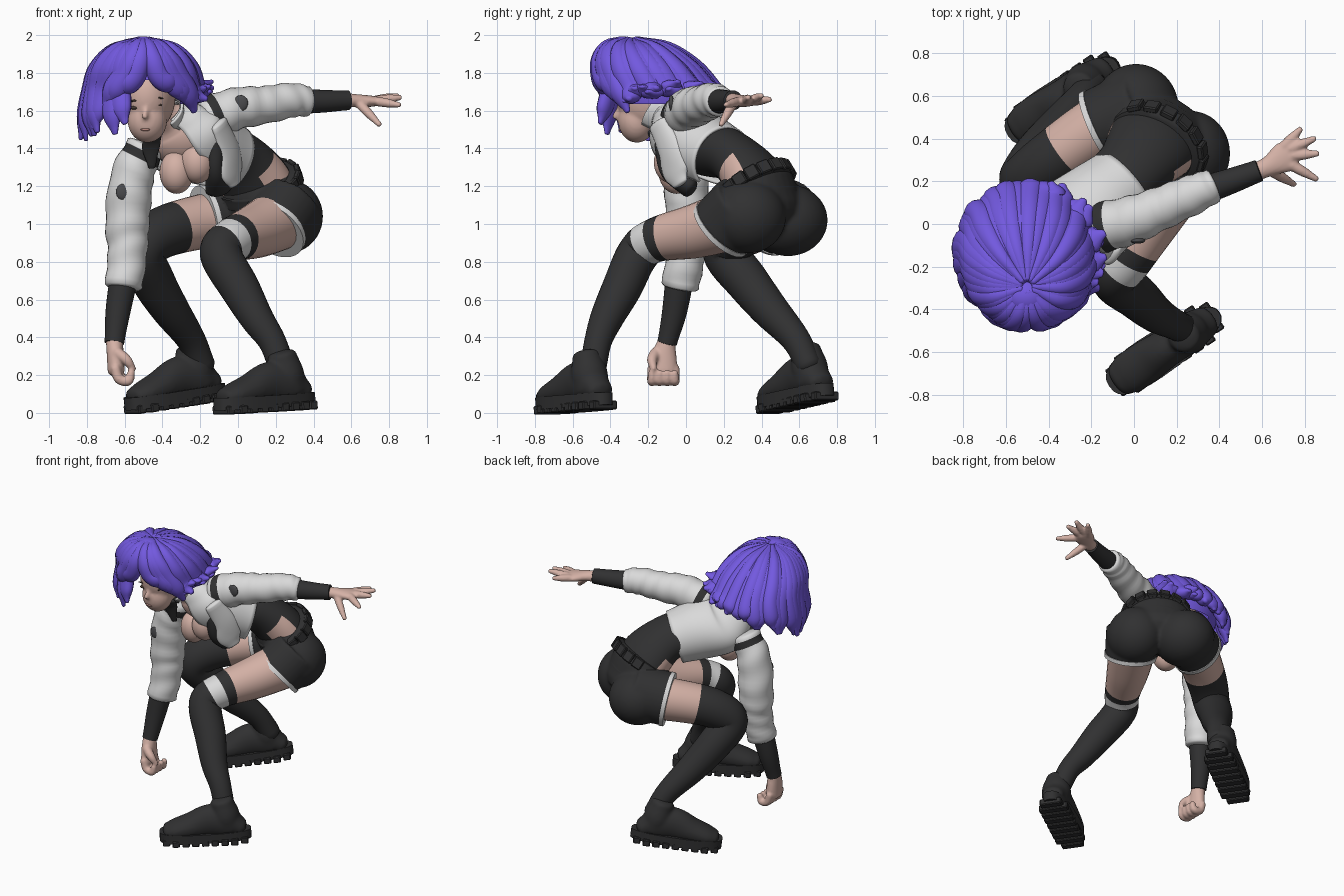
import bpy, bmesh, random
from math import sin, cos, pi, radians, atan2, copysign
from mathutils import Vector, Matrix

random.seed(4)
if "Cube" in bpy.data.objects:
    bpy.data.objects.remove(bpy.data.objects["Cube"])


def material(name, r, g, b):
    m = bpy.data.materials.new(name)
    m.use_nodes = True
    m.diffuse_color = (r, g, b, 1)
    shader = next(n for n in m.node_tree.nodes if n.type == 'BSDF_PRINCIPLED')
    shader.inputs["Base Color"].default_value = (r, g, b, 1)
    shader.inputs["Roughness"].default_value = .8
    return m


SKIN = material("skin", .66, .44, .38)
BLACK = material("charcoal cloth", .03, .03, .031)
WHITE = material("white cloth", .7, .7, .7)
HAIR = material("violet hair", .17, .1, .74)
EYE = material("dark eye", .06, .04, .03)
LIP = material("lip", .5, .26, .22)
PATCH = material("grey patch", .07, .07, .075)


def finish(name, bm, mats, smooth=True):
    bmesh.ops.recalc_face_normals(bm, faces=bm.faces)
    mesh = bpy.data.meshes.new(name)
    bm.to_mesh(mesh)
    bm.free()
    for m in mats:
        mesh.materials.append(m)
    if smooth:
        mesh.shade_smooth()
        mesh.set_sharp_from_angle(angle=1.1)
    ob = bpy.data.objects.new(name, mesh)
    bpy.context.scene.collection.objects.link(ob)
    return ob


def catmull(pts, steps):
    """Smooth path through (x, y, z, width, depth) points, with its parameter."""
    pts = [Vector(tuple(p) if len(p) == 5 else (*p, p[-1])) for p in pts]
    pad = [pts[0] * 2 - pts[1]] + pts + [pts[-1] * 2 - pts[-2]]
    pad[0][3:], pad[-1][3:] = pts[0][3:], pts[-1][3:]
    out = []
    for i in range(len(pts) - 1):
        a, b, c, d = pad[i:i + 4]
        for k in range(steps):
            t = k / steps
            p = b + (c - a) * (t / 2) + (a * 2 - b * 5 + c * 4 - d) * (t * t / 2) \
                + (b * 3 - a - c * 3 + d) * (t ** 3 / 2)
            out.append((i + t, p))
    return out + [(len(pts) - 1, pts[-1])]


def tube(name, pts, mats, hint, hint_end=None, rule=None, arc=None, cap=.6,
         segs=28, steps=7, wave=0):
    """Loft elliptical rings along a path; rule(u, degrees) picks the material."""
    path = catmull(pts, steps)
    pos = [Vector(p[:3]) for _, p in path]
    size = [(max(p[3], .002), max(p[4], .002)) for _, p in path]
    par = [u for u, _ in path]
    if cap and not arc:
        for end, nxt in ((0, 1), (-1, -2)):
            out = (pos[end] - pos[nxt]).normalized()
            base, (a, b), u = pos[end], size[end], par[end]
            for deg in (30, 60, 82):
                f = radians(deg)
                i = 0 if end == 0 else len(pos)
                pos.insert(i, base + out * min(a, b) * cap * sin(f))
                size.insert(i, (a * cos(f), b * cos(f)))
                par.insert(i, u)
    lo, hi = arc or (0, 360)
    n = segs + 1 if arc else segs
    bm, rings = bmesh.new(), []
    h0 = Vector(hint)
    h1 = Vector(hint_end or hint)
    for i, p in enumerate(pos):
        t = (pos[min(i + 1, len(pos) - 1)] - pos[max(i - 1, 0)]).normalized()
        h = h0.lerp(h1, par[i] / par[-1])
        s = (h - t * h.dot(t)).normalized()
        back = t.cross(s)
        ring = []
        for k in range(n):
            w = radians(lo + (hi - lo) * k / segs)
            f = 1 + wave * sin(par[i] * 9 + 2 * sin(w + par[i]))
            ring.append(bm.verts.new(p + s * size[i][0] * f * cos(w) + back * size[i][1] * f * sin(w)))
        rings.append(ring)
    for i in range(len(rings) - 1):
        for k in range(segs):
            j = (k + 1) % n
            f = bm.faces.new((rings[i][k], rings[i][j], rings[i + 1][j], rings[i + 1][k]))
            if rule:
                f.material_index = rule((par[i] + par[i + 1]) / 2, lo + (hi - lo) * (k + .5) / segs)
    if not arc:
        for ring, u in ((rings[0], 0), (rings[-1], par[-1])):
            f = bm.faces.new(ring)
            f.material_index = rule(u, 90) if rule else 0
    return finish(name, bm, mats)


def ball(name, loc, radii, mats, drop=None):
    """Ellipsoid; drop removes the faces it picks."""
    bm = bmesh.new()
    bmesh.ops.create_uvsphere(bm, u_segments=40, v_segments=24, radius=1)
    bm.transform(Matrix.Translation(loc) @ Matrix.Diagonal((*radii, 1)))
    if drop:
        gone = [f for f in bm.faces if drop(f.calc_center_median())]
        bmesh.ops.delete(bm, geom=gone, context='FACES')
    return finish(name, bm, mats)


def fuse(name, parts, voxel, passes=4):
    """Join parts and melt them into one smooth skin."""
    bpy.ops.object.select_all(action='DESELECT')
    for p in parts:
        p.select_set(True)
    bpy.context.view_layer.objects.active = parts[0]
    bpy.ops.object.join()
    ob = parts[0]
    ob.name = name
    m = ob.modifiers.new("Melt", 'REMESH')
    m.mode, m.voxel_size, m.use_smooth_shade = 'VOXEL', voxel, True
    m = ob.modifiers.new("Soften", 'SMOOTH')
    m.factor, m.iterations = .5, passes
    return ob


def block(name, matrix, dims, mat):
    bm = bmesh.new()
    bmesh.ops.create_cube(bm, size=1)
    bm.transform(matrix @ Matrix.Diagonal((*dims, 1)))
    ob = finish(name, bm, [mat], False)
    ob.modifiers.new("Bevel", 'BEVEL').width = .006


HIPS, CHEST, UP = (.75, -.55, .25), (.89, -.2, .4), (0, 0, 1)
LATERAL = (.78, -.62, 0)


# Torso: dark top with bare hip sides, neckline and neck
def torso_rule(u, w):
    sides = .8 < u < 1.4 and (w > 310 or w < 12 or 165 < w < 230)
    neckline = u > 3.4 and abs(w - 258) < 44
    return 1 if sides or neckline or u > 5.4 else 0


tube("torso", [(.13, .43, 1.1, .23, .17), (.065, .35, 1.25, .205, .155), (-.03, .24, 1.36, .17, .135),
               (-.17, .1, 1.41, .18, .15), (-.27, 0, 1.46, .2, .14), (-.34, -.05, 1.53, .16, .1),
               (-.39, -.1, 1.57, .075, .07), (-.46, -.18, 1.63, .06)],
     [BLACK, SKIN], HIPS, CHEST, torso_rule, segs=48, steps=9)
ball("left_bust", (-.215, -.075, 1.325), (.09, .095, .11), [SKIN])
ball("right_bust", (-.325, -.05, 1.275), (.09, .095, .115), [SKIN])
tube("top_edge", [(-.17, -.15, 1.5, .035, .02), (-.125, -.125, 1.4, .045, .04), (-.12, -.08, 1.28, .05, .055),
                  (-.1, .02, 1.19, .075, .05)], [BLACK], (1, 0, .4))

# Short jacket, open at the front, with a stand-up collar
jacket = tube("jacket", [(-.04, .19, 1.345, .19, .18), (-.16, .09, 1.395, .215, .195), (-.28, -.01, 1.45, .24, .18),
                         (-.35, -.06, 1.52, .19, .125), (-.4, -.1, 1.575, .12, .1)],
              [WHITE], HIPS, CHEST, arc=(-66, 222), segs=44)
collar = tube("collar", [(-.37, -.07, 1.54, .15, .1), (-.4, -.11, 1.57, .13, .12), (-.42, -.15, 1.6, .14, .13)],
              [WHITE, BLACK], CHEST, arc=(-70, 245), rule=lambda u, w: 1 if w > 170 else 0)
for ob in (jacket, collar):
    ob.modifiers.new("Thickness", 'SOLIDIFY').thickness = .014
tube("left_jacket_front", [(-.1, -.15, 1.53, .06, .025), (-.05, -.08, 1.39, .08, .035), (-.035, -.055, 1.28, .085, .03),
                           (-.015, -.03, 1.215, .05, .02)], [WHITE], (.6, .75, 0))
tube("right_lapel", [(-.42, -.19, 1.49, .03, .014), (-.46, -.14, 1.42, .05, .016), (-.455, -.1, 1.3, .02, .01)],
     [BLACK], (1, 0, .5))


# Sleeves with a dark shoulder panel and a round patch
def shoulder_panel(u, w):
    return 1 if .1 < u < .45 else 0


tube("left_sleeve", [(-.17, -.02, 1.55, .12), (-.01, .02, 1.61, .112), (.14, .08, 1.63, .1),
                     (.28, .14, 1.655, .092), (.37, .18, 1.65, .08)],
     [WHITE, BLACK], (0, -1, 0), rule=shoulder_panel, wave=.035, cap=.2)
tube("right_sleeve", [(-.49, 0, 1.41, .1), (-.56, 0, 1.25, .115), (-.585, .01, 1.02, .118),
                      (-.585, 0, .85, .105), (-.605, -.03, .67, .1)],
     [WHITE, BLACK], (0, -1, 0), rule=shoulder_panel, wave=.035, cap=.2)
ball("left_patch", (.015, -.078, 1.64), (.038, .014, .042), [PATCH])
ball("right_patch", (-.61, -.104, 1.17), (.036, .014, .042), [PATCH])
tube("left_forearm", [(.3, .15, 1.65, .068), (.45, .2, 1.65, .06), (.585, .25, 1.655, .052)], [BLACK], UP, cap=.1)
tube("right_forearm", [(-.6, -.03, .74, .075), (-.635, -.06, .54, .066), (-.655, -.1, .37, .052)],
     [BLACK], (0, 1, 0), cap=.1)

# Hands: one spread open, one curled
parts = [tube("palm", [(.55, .235, 1.655, .043, .04), (.63, .27, 1.653, .048, .034), (.7, .31, 1.65, .072, .03),
                       (.74, .33, 1.65, .062, .024)], [SKIN], (.45, -.9, 0))]
for base, tip in (((.7, .36, 1.65), (.78, .445, 1.66)), ((.73, .35, 1.655), (.845, .4, 1.68)),
                  ((.74, .32, 1.655), (.86, .33, 1.67)), ((.73, .28, 1.65), (.855, .21, 1.63)),
                  ((.64, .25, 1.64), (.75, .185, 1.525))):
    parts.append(tube("finger", [(*base, .026), (*Vector(base).lerp(Vector(tip), .5), .024), (*tip, .015)],
                      [SKIN], UP, segs=12))
fuse("left_hand", parts, .008, 3)
parts = [tube("palm", [(-.655, -.1, .39, .045), (-.65, -.115, .31, .065, .045), (-.645, -.12, .22, .075, .045)],
              [SKIN], (0, 1, 0))]
for k in range(4):
    y = -.18 + .04 * k
    parts.append(tube("finger", [(-.65, y, .24, .026), (-.63, y, .18, .027), (-.58, y, .17, .026),
                                 (-.565, y, .215, .02)], [SKIN], (0, 1, 0), segs=12))
parts.append(tube("thumb", [(-.64, -.16, .32, .03), (-.59, -.18, .28, .028), (-.555, -.17, .23, .018)],
                  [SKIN], (0, 1, 0), segs=12))
fuse("right_hand", parts, .009, 3)

# Legs: bare thighs, garter bands and long stockings
tube("left_leg", [(.25, .3, 1.04, .165), (.1, .06, .965, .145), (-.03, -.16, .915, .118), (-.09, -.255, .84, .112),
                  (.01, -.34, .66, .105), (.1, -.42, .5, .088), (.18, -.465, .38, .073), (.23, -.49, .25, .07)],
     [SKIN, BLACK, WHITE], LATERAL, rule=lambda u, w: 0 if u < 1.7 else 2 if 1.95 < u < 2.4 else 1)
tube("right_leg", [(0, .54, 1.03, .16), (-.2, .43, 1.01, .145), (-.41, .28, .95, .135), (-.51, .21, .85, .122),
                   (-.45, .32, .7, .115), (-.36, .44, .55, .1), (-.25, .58, .39, .077), (-.19, .65, .25, .07)],
     [SKIN, BLACK], LATERAL, rule=lambda u, w: 0 if u < 1.6 else 1)

# Shorts with white hems
hems = {"left": ((.27, .31, 1.1), (.19, .19, .975)), "right": ((.03, .55, 1.06), (-.17, .46, 1.02))}
parts = [tube("pelvis", [(.14, .44, 1.05, .25, .17), (.1, .38, 1.2, .23, .185)], [BLACK], HIPS),
         ball("seat", (.265, .33, 1.04), (.185, .2, .195), [BLACK]),
         ball("seat", (.01, .54, 1.02), (.2, .21, .19), [BLACK])]
for side, (hip, hem) in hems.items():
    d = (Vector(hem) - Vector(hip)).normalized() * .014
    end = Vector(hem)
    parts.append(tube("leg", [(*hip, .18, .186), (*hem, .174, .186)], [BLACK], LATERAL, cap=0))
    tube(side + "_hem", [(*(end - d), .178, .19), (*(end + d), .176, .188)], [WHITE], LATERAL, cap=0, segs=40)
fuse("shorts", parts, .013)

# Belt with pouches
centre, axis = Vector((.105, .375, 1.205)), Vector((-.32, -.48, .8)).normalized()
tube("belt", [(*(centre - axis * .03), .24, .197), (*(centre + axis * .03), .23, .187)], [BLACK], HIPS, cap=.1)
s = (Vector(HIPS) - axis * axis.dot(Vector(HIPS))).normalized()
back = axis.cross(s)
for k in range(10):
    w = radians(-55 + 21 * k)
    out = (s * cos(w) + back * sin(w)).normalized()
    frame = Matrix((axis.cross(out), out, axis)).transposed().to_4x4()
    spot = centre + s * .237 * cos(w) + back * .193 * sin(w)
    block("belt_pouch", Matrix.Translation(spot) @ frame, (.07, .03, .072), BLACK)

# Boots: rounded upper, thick sole and cleats
for side, spot, pitch in (("left", (.145, -.585, .004), .05), ("right", (-.325, .59, .03), .13)):
    place = Matrix.Translation(spot) @ Matrix.Rotation(atan2(-.56, -.83), 4, 'Z') @ Matrix.Rotation(pitch, 4, 'Y')
    upper = tube("foot", [(-.24, 0, .1, .075, .06), (-.15, 0, .14, .093, .11), (-.03, 0, .15, .09, .115),
                          (.1, 0, .12, .1, .085), (.2, 0, .1, .098, .065), (.255, 0, .09, .08, .05)],
                 [BLACK], (0, 1, 0))
    shaft = tube("shaft", [(-.16, 0, .1, .09), (-.14, 0, .2, .098, .095), (-.12, 0, .3, .076)],
                 [BLACK], (0, 1, 0), cap=.3)
    fuse(side + "_boot", [upper, shaft], .012).matrix_world = place
    bm = bmesh.new()
    outline = []
    for k in range(36):
        c, v = cos(k * pi / 18), sin(k * pi / 18)
        x = copysign(abs(c) ** .75, c)
        outline.append(bm.verts.new((.31 * x, (.1 + .014 * x) * copysign(abs(v) ** .75, v), .024)))
    face = bm.faces.new(outline)
    top = bmesh.ops.extrude_face_region(bm, geom=[face])["geom"]
    bmesh.ops.translate(bm, verts=[g for g in top if isinstance(g, bmesh.types.BMVert)], vec=(0, 0, .066))
    finish(side + "_sole", bm, [BLACK]).matrix_world = place
    for k in range(9):
        wide = .15 if k in (0, 8) else .2
        block("cleat", place @ Matrix.Translation((.066 * (k - 4), 0, .024)), (.05, wide, .046), BLACK)

# Head and face
parts = [ball("skull", (-.48, -.18, 1.68), (.15, .19, .2), [SKIN]),
         ball("jaw", (-.48, -.26, 1.55), (.105, .1, .12), [SKIN]),
         tube("nose", [(-.485, -.345, 1.63, .012), (-.495, -.378, 1.565, .016)], [SKIN], (1, 0, 0), segs=12)]
fuse("head", parts, .011, 5)
for x, z in ((-.55, 1.615), (-.425, 1.63)):
    ball("eye", (x, -.333, z), (.022, .014, .009), [EYE])
    tube("brow", [(x - .03, -.337, z + .03, .004), (x, -.35, z + .038, .005), (x + .03, -.338, z + .034, .003)],
         [EYE], UP, segs=8)
ball("lips", (-.49, -.345, 1.5), (.026, .013, .008), [LIP])

# Hair: inner cap, then layered locks falling from a parting at the front and flaring out
ball("hair_cap", (-.5, -.15, 1.7), (.28, .275, .245), [HAIR],
     drop=lambda p: p.z < 1.6 + .12 * (p.x + .5) or (p.y < -.22 and abs(p.x + .48) < .17 and p.z < 1.76))
count = 40
for k in range(count):
    deg = k * 360 / count + random.uniform(-3, 3)
    bangs = 246 < deg < 306
    end = 1.6 - .13 * cos(radians(deg - 195)) + random.uniform(-.03, .03)
    flare = 1.18 + .08 * cos(radians(deg)) + random.uniform(-.05, .05)
    drift = random.uniform(-13, 13)
    if bangs:
        end = 1.72 - .0045 * abs(deg - 276)
        drift, flare = copysign(24, deg - 276), 1.1
    thick = random.uniform(.8, 1.3)
    line = []
    for j, (polar, a, b) in enumerate(((6, .02, .02), (35, .042, .035), (62, .056, .04), (86, .06, .042),
                                       (None, .058, .038), (None, .018, .012))):
        w = radians(deg + drift * (j / 5) ** 2)
        if polar:
            f = radians(polar * (.83 if bangs else 1))
            r, z, shift = sin(f), 1.7 + .27 * cos(f), .15 * cos(f)
        else:
            r = flare if j == 5 else 1.1
            top = 1.79 if bangs else 1.7
            z, shift = top + (end - top) * (1 if j == 5 else .55), 0
        line.append((-.5 + .29 * r * cos(w), -.14 + .285 * r * sin(w) - shift, z, a, b * thick))
    w = radians(deg)
    tube("hair_lock", line, [HAIR], (-sin(w), cos(w), 0), segs=12, steps=5)
ball("hair_quiff", (-.5, -.34, 1.925), (.1, .085, .068), [HAIR])
